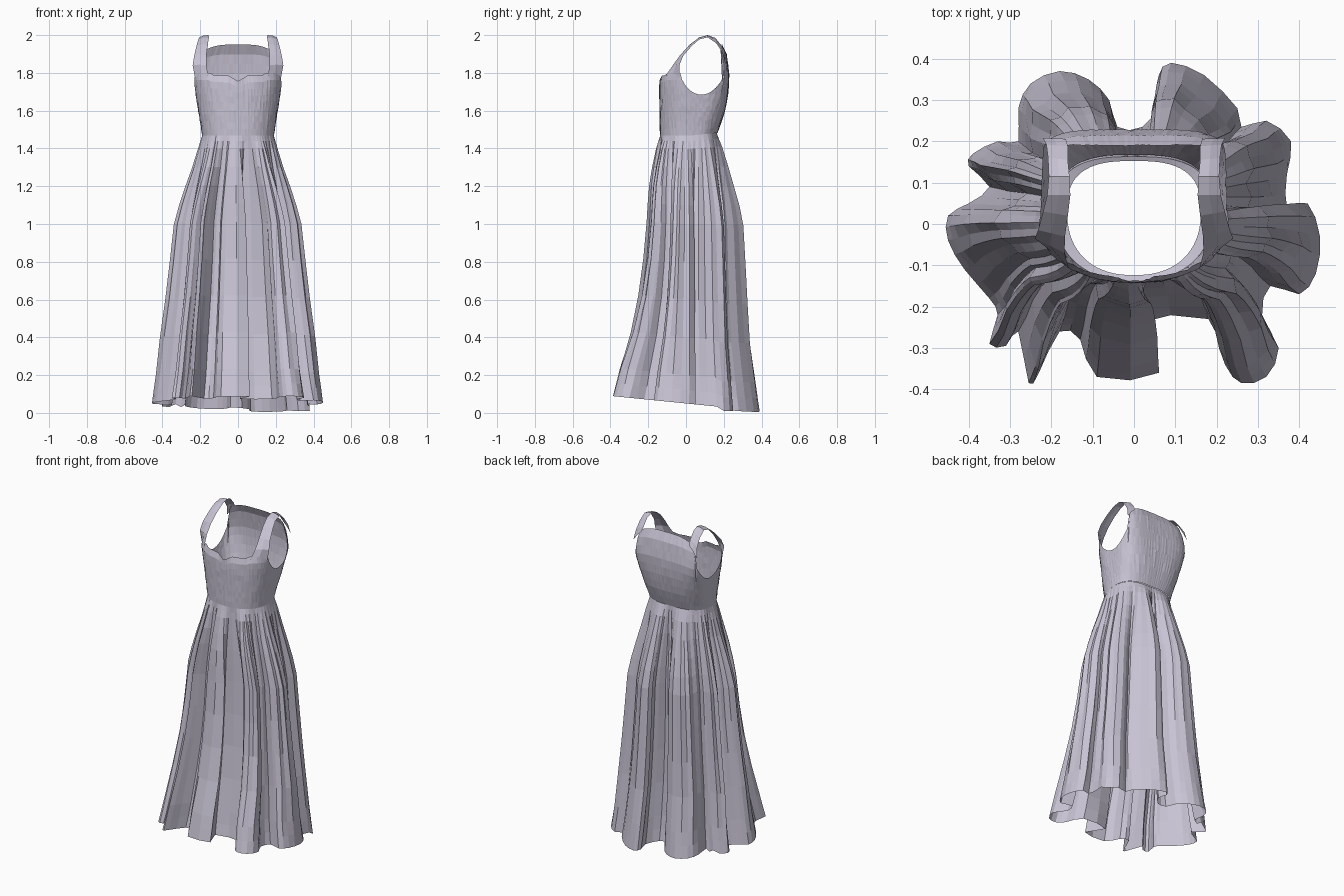
import bpy, bmesh, math, random
from mathutils import Vector

if "Cube" in bpy.data.objects:
    bpy.data.objects.remove(bpy.data.objects["Cube"])

random.seed(4)
cloth = bpy.data.materials.new("lavender_grey_cloth")
cloth.diffuse_color = (0.58, 0.55, 0.66, 1)
cloth.use_nodes = True
cloth.node_tree.nodes["Principled BSDF"].inputs["Base Color"].default_value = cloth.diffuse_color


def lerp_table(rows, z):
    """Interpolate rows of (z, values...) sorted by rising z."""
    if z <= rows[0][0]:
        return rows[0][1:]
    for a, b in zip(rows, rows[1:]):
        if z <= b[0]:
            t = (z - a[0]) / (b[0] - a[0])
            return [p + (q - p) * t for p, q in zip(a[1:], b[1:])]
    return rows[-1][1:]


def grid_object(name, rows, closed):
    """Skin a list of equally long point rows with quads."""
    bm = bmesh.new()
    vs = [[bm.verts.new(p) for p in r] for r in rows]
    n = len(rows[0])
    for a, b in zip(vs, vs[1:]):
        for i in range(n if closed else n - 1):
            j = (i + 1) % n
            bm.faces.new((a[i], a[j], b[j], b[i]))
    me = bpy.data.meshes.new(name)
    bm.to_mesh(me)
    bm.free()
    me.materials.append(cloth)
    ob = bpy.data.objects.new(name, me)
    bpy.context.collection.objects.link(ob)
    return ob


# Body cross-section: z, half width, front y, back y, squareness of the back
BODY = [(1.47, .190, -.137, .163, 2.8), (1.53, .198, -.139, .185, 3.0),
        (1.6, .210, -.140, .207, 3.4), (1.7, .226, -.142, .224, 4.2),
        (1.76, .236, -.140, .228, 5), (1.8, .240, -.122, .228, 5),
        (1.9, .222, -.10, .214, 5), (1.95, .196, -.09, .190, 5)]
MID_Y = 0.03


def section(ang, z):
    """Rounded body outline: oval in front, squarer at the back."""
    a, f, b, nb = lerp_table(BODY, z)
    c, s = math.cos(ang), math.sin(ang)
    ry, n = (b - MID_Y, nb) if s > 0 else (MID_Y - f, 2.3)
    r = (abs(c / a) ** n + abs(s / ry) ** n) ** (-1 / n)
    return Vector((r * c, MID_Y + r * s, z))


def waist_z(y):
    """The waist seam rises slightly to the back."""
    return 1.468 + 0.1 * max(0, y - .02)


# Bodice: the top edge follows neckline, armholes and high back
def top_height(ang):
    p = section(ang, 1.78)
    x, y = abs(p.x), p.y
    if y > 0.2:
        return 1.95 - 0.03 * min(1, (x / 0.2) ** 4)
    if y > -0.03:
        u = min(1, abs(y - 0.085) / 0.12)
        return 1.835 - 0.15 * math.sqrt(1 - u * u)
    if x > 0.16:
        return 1.80
    return lerp_table([(0, 1.757), (.05, 1.785), (.13, 1.788), (.16, 1.802)], x)[0]


COLS, LEVELS = 144, 9
angles = [2 * math.pi * i / COLS + math.pi / 2 for i in range(COLS)]
rows = []
for k in range(LEVELS + 1):
    row = []
    for i, a in enumerate(angles):
        low = waist_z(section(a, 1.47).y)
        p = section(a, low + (top_height(a) - low) * k / LEVELS)
        wrinkle = random.uniform(-.002, .002) if k and i % 2 else 0
        row.append(p + Vector((math.cos(a), math.sin(a), 0)) * wrinkle)
    rows.append(row)
grid_object("bodice", rows, True)

# Shoulder straps: neck edge and armhole edge of one arch, mirrored
NECK = [(.158, -.108, 1.785), (.168, -.07, 1.84), (.167, -.03, 1.895), (.160, .02, 1.95),
        (.154, .07, 1.988), (.156, .115, 2.0), (.160, .155, 1.985), (.160, .188, 1.945),
        (.165, .206, 1.915)]
ARM = [(.228, -.035, 1.775), (.240, -.035, 1.84), (.232, -.015, 1.89), (.220, .03, 1.942),
       (.210, .07, 1.977), (.206, .115, 1.988), (.208, .16, 1.957), (.212, .192, 1.91),
       (.220, .208, 1.85)]
for side, name in ((-1, "strap_left"), (1, "strap_right")):
    rows = []
    for n, a in zip(NECK, ARM):
        row = []
        for t in (0, .5, 1):
            p = Vector(n).lerp(Vector(a), t)
            p.z += 0.004 * (t == .5)
            row.append((p.x * side, p.y, min(p.z, 2.0)))
        rows.append(row)
    grid_object(name, rows, False)

# Skirt hem: folded outline seen from above, anticlockwise
HEM = [(.45, -.03), (.42, .05), (.37, .04), (.37, .12), (.38, .20), (.32, .25), (.26, .235),
       (.25, .28), (.17, .36), (.09, .39), (.06, .36), (.07, .30), (.02, .235), (-.04, .235),
       (-.06, .30), (-.11, .35), (-.18, .37), (-.25, .34), (-.28, .28), (-.28, .20),
       (-.33, .20), (-.39, .17), (-.40, .14), (-.35, .09), (-.40, .05), (-.45, .02),
       (-.45, -.04), (-.41, -.11), (-.35, -.18), (-.33, -.22), (-.35, -.29), (-.31, -.295),
       (-.28, -.26), (-.255, -.385), (-.23, -.36), (-.18, -.26), (-.13, -.28), (-.09, -.37),
       (.06, -.36), (.01, -.24), (.18, -.23), (.22, -.34), (.26, -.385), (.32, -.37),
       (.35, -.30), (.31, -.22), (.33, -.15), (.40, -.17), (.44, -.12)]
N = len(HEM)


def hem_curve(u):
    """Catmull-Rom through the hem points."""
    i = int(math.floor(u))
    t = u - i
    p = [Vector(HEM[(i + d) % N]) for d in (-1, 0, 1, 2)]
    return 0.5 * (2 * p[1] + (p[2] - p[0]) * t + (2 * p[0] - 5 * p[1] + 4 * p[2] - p[3]) * t * t
                  + (3 * p[1] - p[0] - 3 * p[2] + p[3]) * t ** 3)


# Spread of the skirt: z, side, front and back share of the hem flare
FLARE = [(.05, 1, 1, 1), (.2, .91, .86, .91), (.4, .82, .62, .78), (.6, .71, .45, .72),
         (.8, .62, .34, .67), (1.0, .54, .27, .62), (1.1, .44, .25, .53), (1.2, .32, .22, .40),
         (1.3, .19, .16, .27), (1.4, .08, .08, .13), (1.47, 0, 0, 0)]
STEP = 2
columns = []
for i in range(N * STEP):
    u = i / STEP
    # gathered waist direction is the local average of the hem
    mean = sum((hem_curve(u + d * .5) for d in range(-5, 6)), Vector((0, 0))) / 11
    ang = math.atan2(mean.y - MID_Y, mean.x)
    pleat = random.uniform(-.005, .005) + (.006 if i % 2 else -.006)
    columns.append((ang, hem_curve(u), mean, pleat))

rows = []
for level in (None, 1.47, 1.44, 1.4, 1.3, 1.2, 1.1, 1.0, .8, .6, .4, .2, .12, .05):
    row = []
    for ang, h, mean, pleat in columns:
        w = section(ang, 1.47)
        top = waist_z(w.y)
        if level is None:                      # seam allowance turned inside
            row.append((w.x * .85, MID_Y + (w.y - MID_Y) * .92, top - .005))
            continue
        side, front, back = lerp_table(FLARE, level)
        k = (1.47 - level) / 1.42
        bump = max(0, math.sin(math.pi * k)) ** .7
        mix = max(0, min(1, (h.y + .12) / .24))
        fy = front + (back - front) * mix
        # folds keep more of their hem depth at mid height than the flare does
        x = w.x + (mean.x - w.x) * (side - .03 * bump) + (h.x - mean.x) * (side + .16 * bump)
        y = w.y + (mean.y - w.y) * (fy - .07 * bump) + (h.y - mean.y) * (fy + .16 * bump)
        # narrow pleats fade out at waist and hem
        x += math.cos(ang) * pleat * bump
        y += math.sin(ang) * pleat * bump
        hem_z = .05 - .1 * h.y - (.05 * h.x if h.y > .2 else 0)
        row.append((x, y, top + (max(hem_z, 0) - top) * k))
    rows.append(row)
grid_object("skirt", rows[::-1], True)
